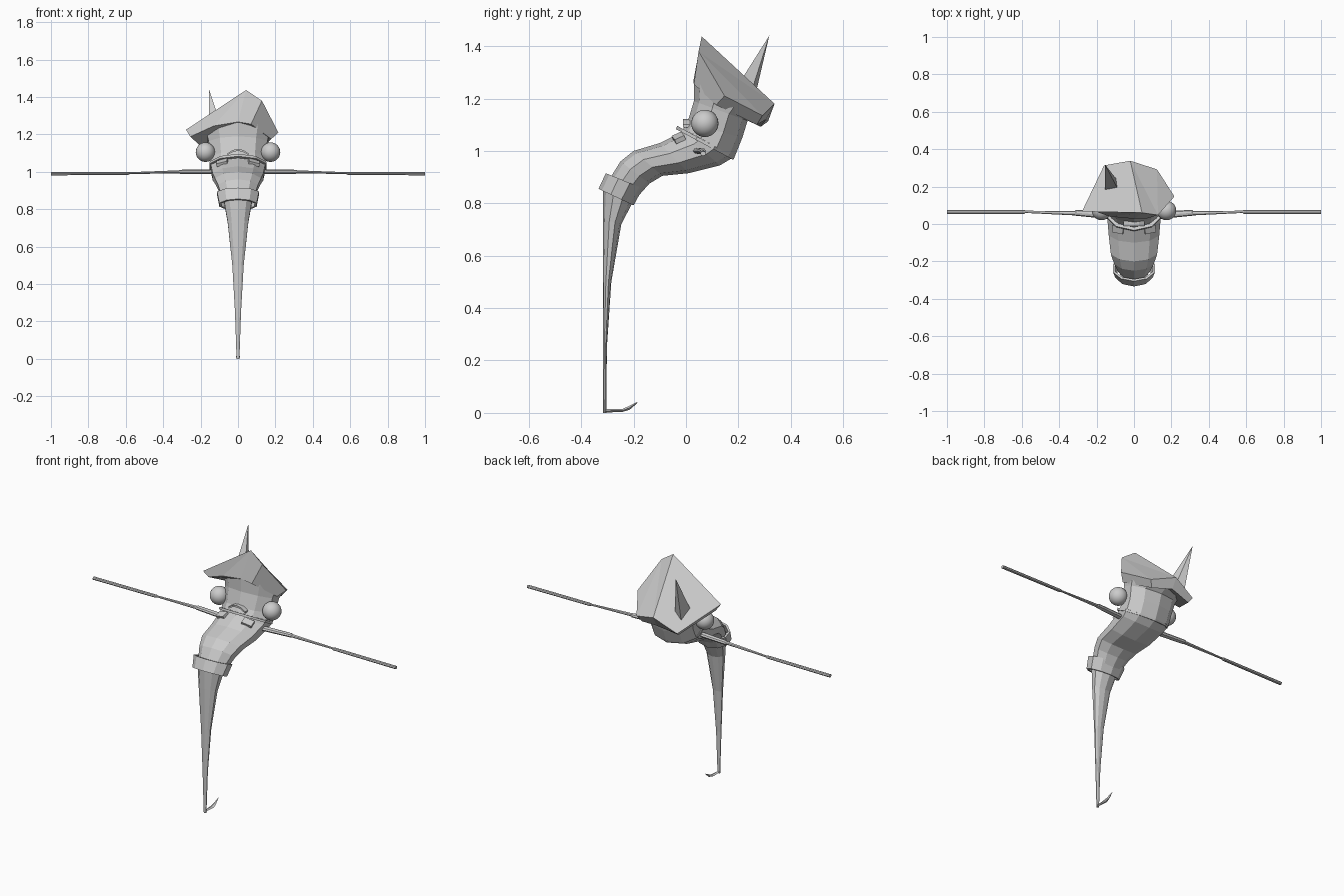
import bpy, bmesh, math
from mathutils import Vector

if "Cube" in bpy.data.objects:
    bpy.data.objects.remove(bpy.data.objects["Cube"])

grey = bpy.data.materials.new("light_grey")
grey.diffuse_color = (0.6, 0.6, 0.6, 1)
grey.use_nodes = True
grey.node_tree.nodes["Principled BSDF"].inputs["Base Color"].default_value = grey.diffuse_color


def finish(bm, name):
    bmesh.ops.recalc_face_normals(bm, faces=bm.faces)
    me = bpy.data.meshes.new(name)
    bm.to_mesh(me)
    bm.free()
    me.materials.append(grey)
    ob = bpy.data.objects.new(name, me)
    bpy.context.collection.objects.link(ob)
    return ob


def loft(name, rings, closed=False):
    """Skin a list of point rings; closed joins the last ring to the first."""
    bm = bmesh.new()
    vr = [[bm.verts.new(p) for p in r] for r in rings]
    pairs = list(zip(vr, vr[1:])) + ([(vr[-1], vr[0])] if closed else [])
    for a, b in pairs:
        n = len(a)
        for i in range(n):
            bm.faces.new((a[i], a[(i + 1) % n], b[(i + 1) % n], b[i]))
    if not closed:
        bm.faces.new(vr[0])
        bm.faces.new(vr[-1])
    return finish(bm, name)


def section(yf, zf, yb, zb, w, n=10, grow=0.0):
    """Oval ring between a front and a back point, w is the half width."""
    f, b = Vector((0, yf, zf)), Vector((0, yb, zb))
    c, h = (f + b) / 2, (f - b) / 2
    h *= 1 + grow / max(h.length, 1e-4)
    ring = []
    for i in range(n):
        a = math.tau * i / n
        ring.append(c + h * math.cos(a) + Vector(((w + grow) * math.sin(a), 0, 0)))
    return ring


def plate(name, loc, size, rot):
    bpy.ops.mesh.primitive_cube_add(size=1, location=loc, rotation=rot)
    ob = bpy.context.object
    ob.name, ob.scale = name, size
    ob.data.materials.append(grey)


# Long tapering beak and the hooked tongue at its tip
loft("beak", [section(*s) for s in (
    (-.317, .87, -.19, .83, .080), (-.317, .74, -.247, .72, .058),
    (-.317, .50, -.285, .50, .032), (-.317, .25, -.302, .25, .017),
    (-.317, .0, -.304, .0, .008))])
loft("tongue", [section(*s, n=4) for s in (
    (-.31, .002, -.31, .014, .008), (-.245, .003, -.245, .014, .012),
    (-.215, .012, -.222, .024, .008), (-.185, .038, -.187, .042, .001))])

# Curved muzzle and head
loft("muzzle", [section(*s) for s in (
    (-.300, .88, -.180, .83, .088), (-.25, .96, -.14, .875, .112),
    (-.20, 1.0, -.09, .905, .130), (-.10, 1.03, .01, .915, .142),
    (-.02, 1.07, .13, .945, .150), (-.01, 1.085, .18, .975, .156))])
loft("head", [section(*s) for s in (
    (-.01, 1.085, .185, .975, .156), (.005, 1.107, .215, 1.05, .155),
    (.03, 1.19, .235, 1.115, .165), (.03, 1.265, .28, 1.14, .180))])

# Hollow collar at the beak root and thin lip band round the head
top, low = (-.306, .915, -.165, .857, .118), (-.334, .855, -.200, .792, .105)
loft("collar", [section(*low), section(*top),
                section(*top, grow=-.012), section(*low, grow=-.012)], True)
lip_a, lip_b = (-.038, 1.083, .180, .966, .160), (-.034, 1.096, .186, .976, .160)
loft("lip_band", [section(*lip_a), section(*lip_b),
                  section(*lip_b, grow=-.02), section(*lip_a, grow=-.02)], True)

# Arched nose ridge above the lip
loft("nose_ridge", [[(.055 * t, y, 1.09 + .022 * (1 - t * t) + dz)
                     for y, dz in ((-.012, 0), (.03, 0), (.03, .01), (-.012, .01))]
                    for t in (-1, -.5, 0, .5, 1)])

for side, s in (("left", -1), ("right", 1)):
    # Round eye
    bpy.ops.mesh.primitive_uv_sphere_add(segments=24, ring_count=14, radius=.052,
                                         location=(s * .174, .072, 1.105))
    eye = bpy.context.object
    eye.name = side + "_eye"
    eye.data.materials.append(grey)
    bpy.ops.object.shade_smooth()
    # Slanted nostril block
    plate(side + "_nostril", (s * .085, -.028, 1.05), (.06, .04, .018),
          (math.radians(25), s * math.radians(14), s * math.radians(12)))
    # Thin whisker rod: socket, tapered neck, outer rod
    rings = []
    for x, y, z, ry, rz in ((.12, .045, 1.0, .02, .012), (.31, .06, 1.0, .016, .011),
                            (.315, .058, 1.0, .012, .008), (.58, .065, .993, .006, .005),
                            (.585, .065, .992, .011, .008), (1, .065, .990, .011, .009)):
        rings.append([(s * x, y + ry * math.cos(a * math.pi / 4),
                       z + rz * math.sin(a * math.pi / 4)) for a in range(8)])
    loft(side + "_whisker", rings)

# Lopsided faceted hat: upper rim, then lower rim
bm = bmesh.new()
V = {k: bm.verts.new(p) for k, p in {
    "peak": (.043, .060, 1.437), "left": (-.278, .067, 1.225),
    "back_left": (-.16, .313, 1.112), "back": (-.02, .338, 1.180),
    "back_right": (.123, .292, 1.135), "right": (.216, .147, 1.210),
    "shoulder": (.128, .048, 1.380), "left_low": (-.255, .085, 1.188),
    "back_left_low": (-.15, .285, 1.092), "back_low": (-.02, .305, 1.120),
    "back_right_low": (.10, .270, 1.100), "right_low": (.178, .115, 1.175),
    "front_right": (.07, .030, 1.255), "front": (0, .028, 1.267),
    "front_left": (-.13, .040, 1.245)}.items()}
for face in ("peak left back_left back", "peak back shoulder", "shoulder back back_right",
             "shoulder back_right right", "shoulder right right_low front_right",
             "peak shoulder front_right front", "peak front front_left",
             "peak front_left left_low left", "left left_low back_left_low back_left",
             "back_left back_left_low back_low back", "back back_low back_right_low back_right",
             "back_right back_right_low right_low right",
             "front_left front back_low back_left_low left_low",
             "front front_right right_low back_right_low back_low"):
    bm.faces.new([V[k] for k in face.split()])
finish(bm, "hat")

# Pointed feather on the sloping hat top
bm = bmesh.new()
base = [bm.verts.new(p) for p in ((-.155, .175, 1.20), (-.085, .185, 1.23),
                                  (-.09, .235, 1.18), (-.145, .25, 1.15))]
tip = bm.verts.new((-.155, .318, 1.44))
bm.faces.new(base)
for i in range(4):
    bm.faces.new((base[i], base[(i + 1) % 4], tip))
finish(bm, "feather")
